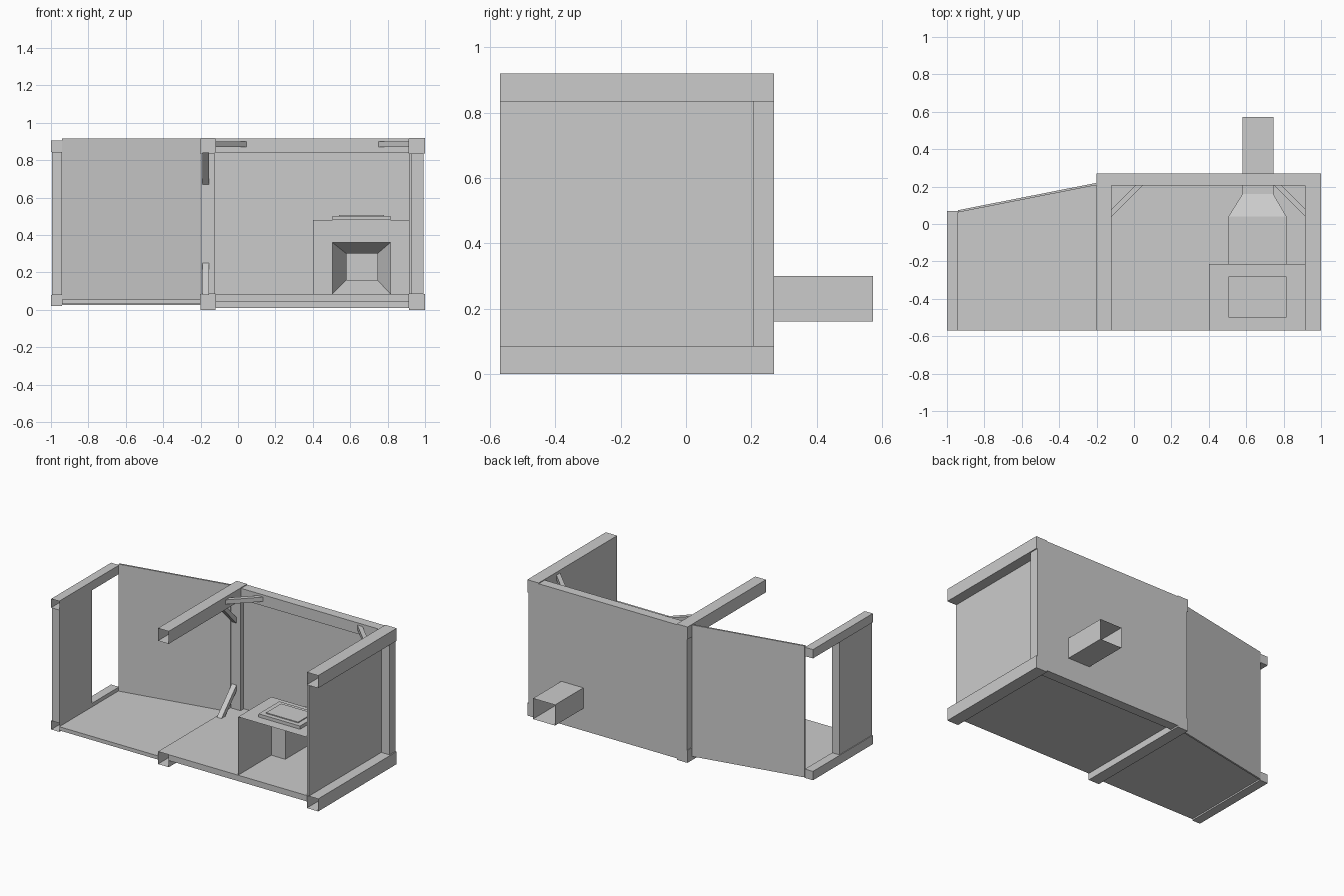
import bpy

if "Cube" in bpy.data.objects:
    bpy.data.objects.remove(bpy.data.objects["Cube"])


def mesh(name, verts, faces):
    me = bpy.data.meshes.new(name)
    me.from_pydata(verts, [], faces)
    me.update()
    ob = bpy.data.objects.new(name, me)
    bpy.context.collection.objects.link(ob)
    return ob


def loft(name, loops, caps=(True, True)):
    """Join equal-length point loops with quads, with optional end caps."""
    n = len(loops[0])
    verts = [p for l in loops for p in l]
    faces = [(k * n + i, k * n + (i + 1) % n, (k + 1) * n + (i + 1) % n, (k + 1) * n + i)
             for k in range(len(loops) - 1) for i in range(n)]
    if caps[0]:
        faces.append(tuple(reversed(range(n))))
    if caps[1]:
        faces.append(tuple(range((len(loops) - 1) * n, len(loops) * n)))
    return mesh(name, verts, faces)


def rect(x0, x1, z0, z1, y):
    return [(x0, y, z0), (x0, y, z1), (x1, y, z1), (x1, y, z0)]


def box(name, x, y, z, caps=(True, True)):
    return loft(name, [rect(*x, *z, y[0]), rect(*x, *z, y[1])], caps)


def slab(name, pts, z0, z1):
    """Flat outline in plan, extruded in z."""
    return loft(name, [[(x, y, z) for x, y in pts] for z in (z0, z1)])


F, B = -0.57, 0.27          # front and back of the main room
P = 0.205                   # inner face of back frame
OPEN = (False, True)        # hollow beam ends at the cut front

# Beams running front to back
for name, x, y1, zs in (
        ("right", (0.915, 1.0), B, ((0, 0.085), (0.835, 0.92))),
        ("middle", (-0.2, -0.12), B, ((0, 0.085), (0.835, 0.92))),
        ("left", (-1.0, -0.94), 0.07, ((0.02, 0.08), (0.845, 0.905)))):
    for level, z in zip(("floor", "ceiling"), zs):
        box(f"{name}_{level}_beam", x, (F, y1), z, OPEN)

# Back frame and wall of the main room
for level, z in (("floor", (0.01, 0.085)), ("ceiling", (0.84, 0.915))):
    box(f"back_{level}_beam", (-0.12, 0.915), (P, B), z)
box("middle_post", (-0.195, -0.125), (P, B), (0.085, 0.835))
box("right_post", (0.915, 0.992), (P, B), (0.085, 0.835))
box("back_wall", (-0.125, 0.915), (0.24, B), (0.085, 0.84))
box("right_wall", (0.915, 0.93), (F, P), (0.085, 0.835))
box("main_floor", (-0.12, 0.915), (F, P), (0.045, 0.085))

# Side passage: floor, slanted wall and short end wall beside the doorway
slab("passage_floor", [(-0.94, F), (-0.2, F), (-0.2, 0.21), (-0.94, 0.065)], 0.03, 0.055)
slab("slanted_wall", [(-0.94, 0.062), (-0.2, 0.208), (-0.2, 0.22), (-0.94, 0.074)], 0.025, 0.915)
box("passage_end_wall", (-0.995, -0.94), (F, -0.22), (0.08, 0.845))

# Diagonal corner braces
plan = [(-0.12, 0.04), (0.045, P), (0.005, P), (-0.12, 0.08)]
slab("left_ceiling_brace", plan, 0.87, 0.9)
slab("right_ceiling_brace", [(0.795 - x, y) for x, y in plan], 0.87, 0.9)
side = [(P, 0.67), (P, 0.71), (0.08, 0.84), (0.04, 0.84)]
for name, flip in (("upper", False), ("lower", True)):
    loft(f"{name}_post_brace",
         [[(x, y, 0.92 - z if flip else z) for y, z in side] for x in (-0.19, -0.155)])

# Stove: open-fronted housing whose back has an opening for the duct
x0, x1, yb, z0, z1 = 0.4, 0.922, -0.215, 0.085, 0.48
a, b, h = 0.505, 0.815, 0.36
mesh("stove_housing",
     [(x0, F, z0), (x0, F, z1), (x1, F, z1), (x1, F, z0),
      (x0, yb, z0), (x0, yb, z1), (x1, yb, z1), (x1, yb, z0),
      (a, yb, z0), (a, yb, h), (b, yb, h), (b, yb, z0)],
     [(0, 1, 5, 4), (1, 2, 6, 5), (2, 3, 7, 6),
      (4, 5, 9, 8), (5, 6, 10, 9), (6, 7, 11, 10)])

# Hotplate with a raised rim panel on top
box("hotplate", (a, b), (-0.5, -0.28), (z1, 0.502))
box("hotplate_panel", (0.54, 0.78), (-0.47, -0.31), (0.502, 0.508))

# Duct tapering to a square flue through the back wall
loft("flue_duct", [rect(a, b, z0, h, yb), rect(a, b, z0, h, 0.04),
                   rect(0.58, 0.745, 0.16, 0.30, 0.16),
                   rect(0.58, 0.745, 0.16, 0.30, 0.573)], (False, False))
